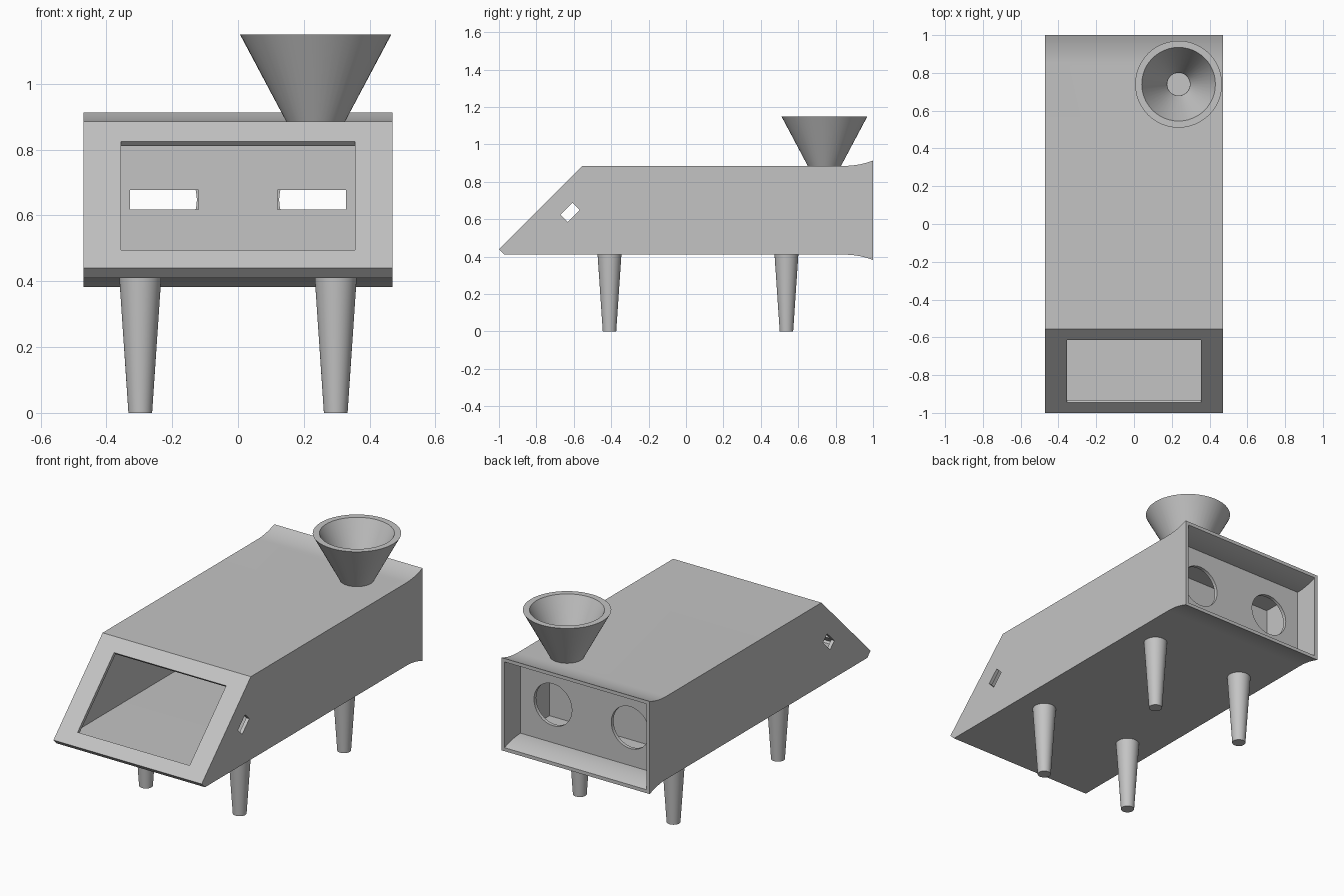
import bpy, bmesh
from math import pi, radians
from mathutils import Matrix, Vector

cube = bpy.data.objects.get("Cube")
if cube:
    bpy.data.objects.remove(cube, do_unlink=True)

grey = bpy.data.materials.new("plain_grey")
grey.use_nodes = True
grey.diffuse_color = (0.55, 0.55, 0.55, 1)
grey.node_tree.nodes["Principled BSDF"].inputs["Base Color"].default_value = grey.diffuse_color

HALF_W, WALL = 0.47, 0.02
FLOOR, ROOF = 0.41, 0.885
FUNNEL_X, FUNNEL_Y = 0.236, 0.74


def finish(name, bm):
    bmesh.ops.recalc_face_normals(bm, faces=bm.faces)
    mesh = bpy.data.meshes.new(name)
    bm.to_mesh(mesh)
    bm.free()
    mesh.materials.append(grey)
    obj = bpy.data.objects.new(name, mesh)
    bpy.context.collection.objects.link(obj)
    return obj


def smooth(obj):
    obj.data.shade_smooth()
    obj.data.set_sharp_from_angle(angle=radians(30))


def box(name, centre, size, tilt=0):
    bm = bmesh.new()
    m = Matrix.Translation(centre) @ Matrix.Rotation(tilt, 4, 'X') @ Matrix.Diagonal((*size, 1))
    bmesh.ops.create_cube(bm, size=1, matrix=m)
    return finish(name, bm)


def cone(name, centre, r_low, r_high, depth, turn=Matrix()):
    bm = bmesh.new()
    bmesh.ops.create_cone(bm, cap_ends=True, segments=48, radius1=r_low, radius2=r_high,
                          depth=depth, matrix=Matrix.Translation(centre) @ turn)
    return finish(name, bm)


def cut(obj, *cutters):
    # Subtract each cutter, then discard it
    for cutter in cutters:
        mod = obj.modifiers.new("cut", 'BOOLEAN')
        mod.operation, mod.solver, mod.object = 'DIFFERENCE', 'EXACT', cutter
        graph = bpy.context.evaluated_depsgraph_get()
        mesh = bpy.data.meshes.new_from_object(obj.evaluated_get(graph))
        obj.modifiers.clear()
        obj.data = mesh
        bpy.data.objects.remove(cutter, do_unlink=True)


def hull(name, half_width, nose, inset, y_end):
    # Side profile with a sloped nose and a flared rear, extruded across x
    ys = [0.85 + (y_end - 0.85) * i / 8 for i in range(9)]
    flare = [(y, 0.028 * ((y - 0.85) / 0.15) ** 2) for y in ys]
    pts = nose + [(y, FLOOR + inset - f) for y, f in flare]
    pts += [(y, ROOF - inset + f) for y, f in reversed(flare)]
    bm = bmesh.new()
    face = bm.faces.new([bm.verts.new((-half_width, y, z)) for y, z in pts])
    ext = bmesh.ops.extrude_face_region(bm, geom=[face])
    bmesh.ops.translate(bm, vec=(2 * half_width, 0, 0),
                        verts=[v for v in ext["geom"] if isinstance(v, bmesh.types.BMVert)])
    return finish(name, bm)


# Hollow body, open at the rear, with sloped window, side slots and feed hole
body = hull("body_shell", HALF_W, [(-0.555, ROOF), (-1, 0.44), (-0.97, FLOOR)], 0, 1.0)
cavity = hull("cavity", HALF_W - WALL,
              [(-0.547, ROOF - WALL), (-0.972, 0.44), (-0.962, FLOOR + WALL)], WALL, 1.03)
cut(body, cavity,
    box("window", (0, -0.78, 0.66), (0.71, 0.467, 0.09), pi / 4),
    box("side_slot", (0, -0.62, 0.636), (1.2, 0.091, 0.054), pi / 4),
    cone("feed_hole", (FUNNEL_X, FUNNEL_Y, ROOF), 0.06, 0.06, 0.1))
smooth(body)

# Inner partitions: one with two slots, one with two round holes
mid_z = (FLOOR + ROOF) / 2
inner = (2 * (HALF_W - WALL) + 0.01, WALL, ROOF - FLOOR - 2 * WALL + 0.01)
slot_panel = box("slot_panel", (0, 0.583, mid_z), inner)
hole_panel = box("hole_panel", (0, 0.845, mid_z), inner)
quarter = Matrix.Rotation(pi / 2, 4, 'X')
for side in (-1, 1):
    cut(slot_panel, box("slot", (side * 0.224, 0.583, 0.648), (0.208, 0.1, 0.06)))
    cut(hole_panel, cone("hole", (side * 0.245, 0.845, mid_z), 0.12, 0.12, 0.1, quarter))
smooth(hole_panel)

# Hollow funnel on the roof
bm = bmesh.new()
ring = [bm.verts.new((r, 0, z)) for r, z in
        ((0.088, ROOF - 0.002), (0.23, 1.15), (0.195, 1.15), (0.06, ROOF - 0.002))]
edges = [bm.edges.new((ring[i - 1], ring[i])) for i in range(4)]
bmesh.ops.spin(bm, geom=ring + edges, cent=(0, 0, 0), axis=(0, 0, 1),
               angle=2 * pi, steps=48, use_duplicate=False)
bmesh.ops.remove_doubles(bm, verts=bm.verts, dist=0.0005)
bmesh.ops.translate(bm, verts=bm.verts, vec=Vector((FUNNEL_X, FUNNEL_Y, 0)))
smooth(finish("funnel", bm))

# Four tapered legs
for end, y in (("front", -0.409), ("rear", 0.537)):
    for side, x in (("left", 0.297), ("right", -0.297)):
        smooth(cone(f"{end}_{side}_leg", (x, y, 0.2075), 0.036, 0.064, 0.415))
